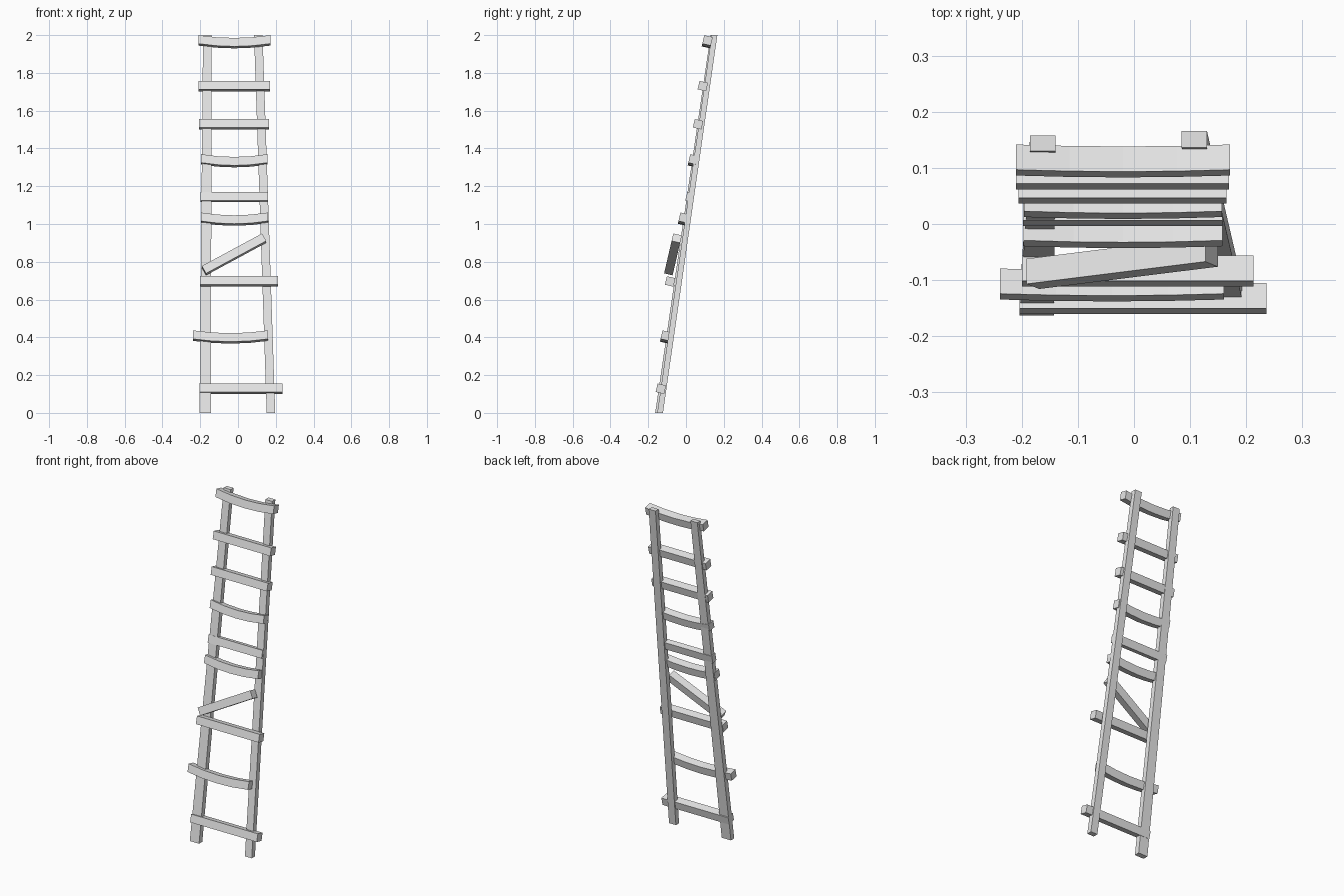
import bpy
import bmesh
from math import radians
from mathutils import Matrix, Vector

default = bpy.data.objects.get("Cube")
if default:
    bpy.data.objects.remove(default, do_unlink=True)

grey = bpy.data.materials.new("pale_grey")
grey.use_nodes = True
colour = (0.8, 0.8, 0.8, 1)
grey.diffuse_color = colour
grey.node_tree.nodes["Principled BSDF"].inputs["Base Color"].default_value = colour

TILT = Matrix.Rotation(radians(-13), 4, 'X')
THICK = 0.046


def loft(name, rings, matrix=Matrix()):
    """Skin a run of four-cornered rings into a closed beam."""
    bm = bmesh.new()
    loops = [[bm.verts.new(p) for p in ring] for ring in rings]
    for a, b in zip(loops, loops[1:]):
        for i in range(4):
            j = (i + 1) % 4
            bm.faces.new((a[i], a[j], b[j], b[i]))
    bm.faces.new(loops[0])
    bm.faces.new(loops[-1])
    bmesh.ops.recalc_face_normals(bm, faces=bm.faces)
    mesh = bpy.data.meshes.new(name)
    bm.to_mesh(mesh)
    bm.free()
    mesh.materials.append(grey)
    obj = bpy.data.objects.new(name, mesh)
    obj.matrix_world = matrix
    bpy.context.collection.objects.link(obj)


def rail(name, foot, head):
    """Leaning upright; foot and head are (x0, x1, y0, y1)."""
    loft(name, [[(x0, y0, z), (x1, y0, z), (x1, y1, z), (x0, y1, z)]
                for (x0, x1, y0, y1), z in ((foot, 0), (head, 2))])


def rung(name, x0, x1, y, z, sag=0, depth=THICK, roll=0):
    """Crosspiece tilted back, optionally sagging in the middle."""
    half, d, h = (x1 - x0) / 2, depth / 2, THICK / 2
    rings = []
    for t in ((-1, -0.5, 0, 0.5, 1) if sag else (-1, 1)):
        drop = -sag * (1 - t * t)
        rings.append([Vector((t * half, sy * d, sz * h + drop))
                      for sy, sz in ((-1, -1), (1, -1), (1, 1), (-1, 1))])
    place = Matrix.Translation(((x0 + x1) / 2, y, z))
    loft(name, rings, place @ TILT @ Matrix.Rotation(radians(-roll), 4, 'Y'))


# Uprights
rail("right_rail", (-0.204, -0.143, -0.163, -0.132), (-0.185, -0.14, 0.13, 0.158))
rail("left_rail", (0.152, 0.197, -0.152, -0.122), (0.085, 0.13, 0.136, 0.166))

# Rungs from the ground up: x0, x1, y, z, sag
SAG = 0.015
rungs = [
    (-0.204, 0.236, -0.133, 0.128, 0),
    (-0.239, 0.16, -0.107, 0.409, SAG),
    (-0.2, 0.213, -0.084, 0.696, 0),
    (-0.197, 0.158, -0.012, 1.033, SAG),
    (-0.198, 0.158, 0.018, 1.142, 0),
    (-0.196, 0.157, 0.04, 1.342, SAG),
    (-0.206, 0.165, 0.064, 1.528, 0),
    (-0.21, 0.169, 0.089, 1.73, 0),
    (-0.21, 0.171, 0.114, 1.972, SAG),
]
for n, spec in enumerate(rungs, 1):
    rung(f"rung_{n}", *spec, depth=0.034 if n == 5 else THICK)

# Loose rung hanging at a slant
rung("slipped_rung", -0.203, 0.161, -0.069, 0.839, roll=29)
